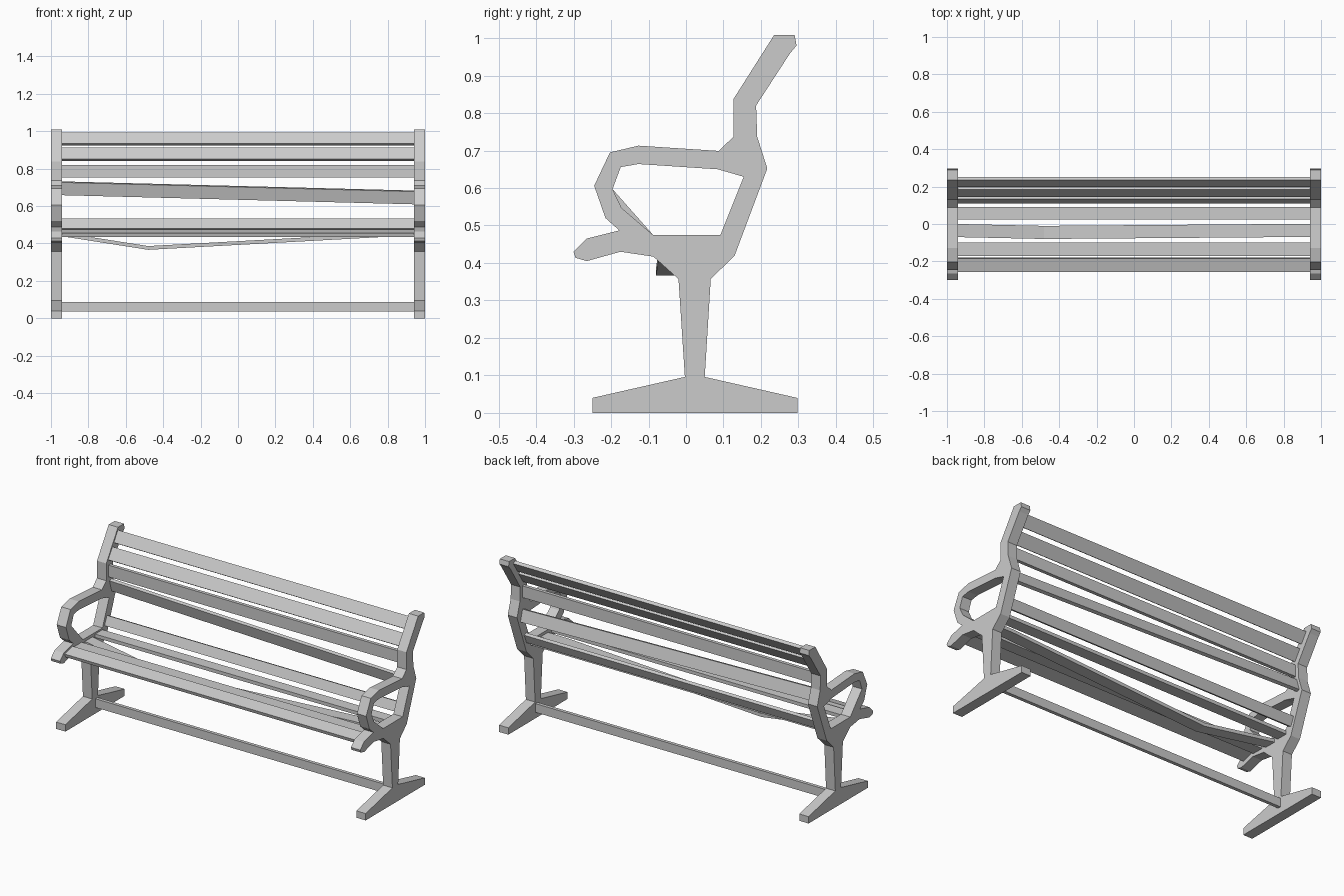
import bpy, bmesh
from mathutils import Vector

if "Cube" in bpy.data.objects:
    bpy.data.objects.remove(bpy.data.objects["Cube"])

OUTLINE = [(-.25, 0), (.297, 0), (.297, .04), (.05, .096), (.066, .357), (.13, .42),
           (.217, .652), (.19, .737), (.187, .82), (.278, .96), (.295, .98), (.29, 1.008),
           (.235, 1.008), (.127, .838), (.127, .737), (.087, .699), (-.127, .713),
           (-.203, .695), (-.245, .606), (-.215, .52), (-.178, .487), (-.265, .465),
           (-.3, .43), (-.295, .414), (-.265, .405), (-.175, .43), (-.087, .417),
           (-.02, .357), (-.003, .096), (-.25, .04)]
HOLE = [(-.088, .475), (.092, .475), (.154, .63), (.085, .65), (-.127, .664),
        (-.174, .656), (-.196, .597)]


def finish(bm, name):
    bmesh.ops.recalc_face_normals(bm, faces=bm.faces[:])
    me = bpy.data.meshes.new(name)
    bm.to_mesh(me)
    bm.free()
    ob = bpy.data.objects.new(name, me)
    bpy.context.collection.objects.link(ob)
    return ob


def end_frame(name, x, hole):
    """Flat cast profile with an armrest opening, extruded along x."""
    bm = bmesh.new()
    for loop in (OUTLINE, hole):
        vs = [bm.verts.new((x, y, z)) for y, z in loop]
        for i, v in enumerate(vs):
            bm.edges.new((v, vs[i - 1]))
    bmesh.ops.triangle_fill(bm, use_beauty=True, use_dissolve=False, edges=bm.edges[:])
    ext = bmesh.ops.extrude_face_region(bm, geom=bm.faces[:])
    moved = [g for g in ext["geom"] if isinstance(g, bmesh.types.BMVert)]
    bmesh.ops.translate(bm, verts=moved, vec=(.06, 0, 0))
    return finish(bm, name)


def plank(name, sections, t=.02):
    """Plank through sections (x, y0, z0, y1, z1): centre line of its width at each x."""
    bm = bmesh.new()
    rings = []
    for x, y0, z0, y1, z1 in sections:
        a, b = Vector((x, y0, z0)), Vector((x, y1, z1))
        n = (b - a).cross(Vector((1, 0, 0))).normalized() * t / 2
        rings.append([bm.verts.new(p) for p in (a - n, a + n, b + n, b - n)])
    for r, s in zip(rings, rings[1:]):
        for i in range(4):
            bm.faces.new((r[i - 1], r[i], s[i], s[i - 1]))
    bm.faces.new(rings[0])
    bm.faces.new(rings[-1])
    return finish(bm, name)


# End frames
end_frame("left_frame", -1, HOLE)
end_frame("right_frame", .94, HOLE + [(-.172, .547)])

# Straight planks: name -> width line in (y, z)
L = .945
straight = {
    "back_slat_top": (.205, .928, .243, .987),
    "back_slat_upper": (.153, .847, .193, .908),
    "back_slat_middle": (.158, .752, .158, .82),
    "back_slat_bottom": (.12, .477, .142, .529),
    "seat_slat_rear": (.024, .455, .092, .455),
    "seat_slat_front": (-.17, .455, -.1, .455),
    "seat_slat_edge": (-.253, .445, -.183, .465),
    "lower_rail": (.037, .035, .037, .086),
}
for name, s in straight.items():
    plank(name, [(-L, *s), (L, *s)])

# Slipped backrest slat, lower at the right end
plank("back_slat_slipped", [(-L, .186, .661, .166, .729), (L, .176, .612, .156, .68)])

# Sagging seat slat, bent down left of the middle
plank("seat_slat_sagging", [(-L, -.07, .449, 0, .449),
                            (-.48, -.08, .376, -.01, .376),
                            (.8, -.07, .446, 0, .446),
                            (L, -.07, .448, 0, .448)])
